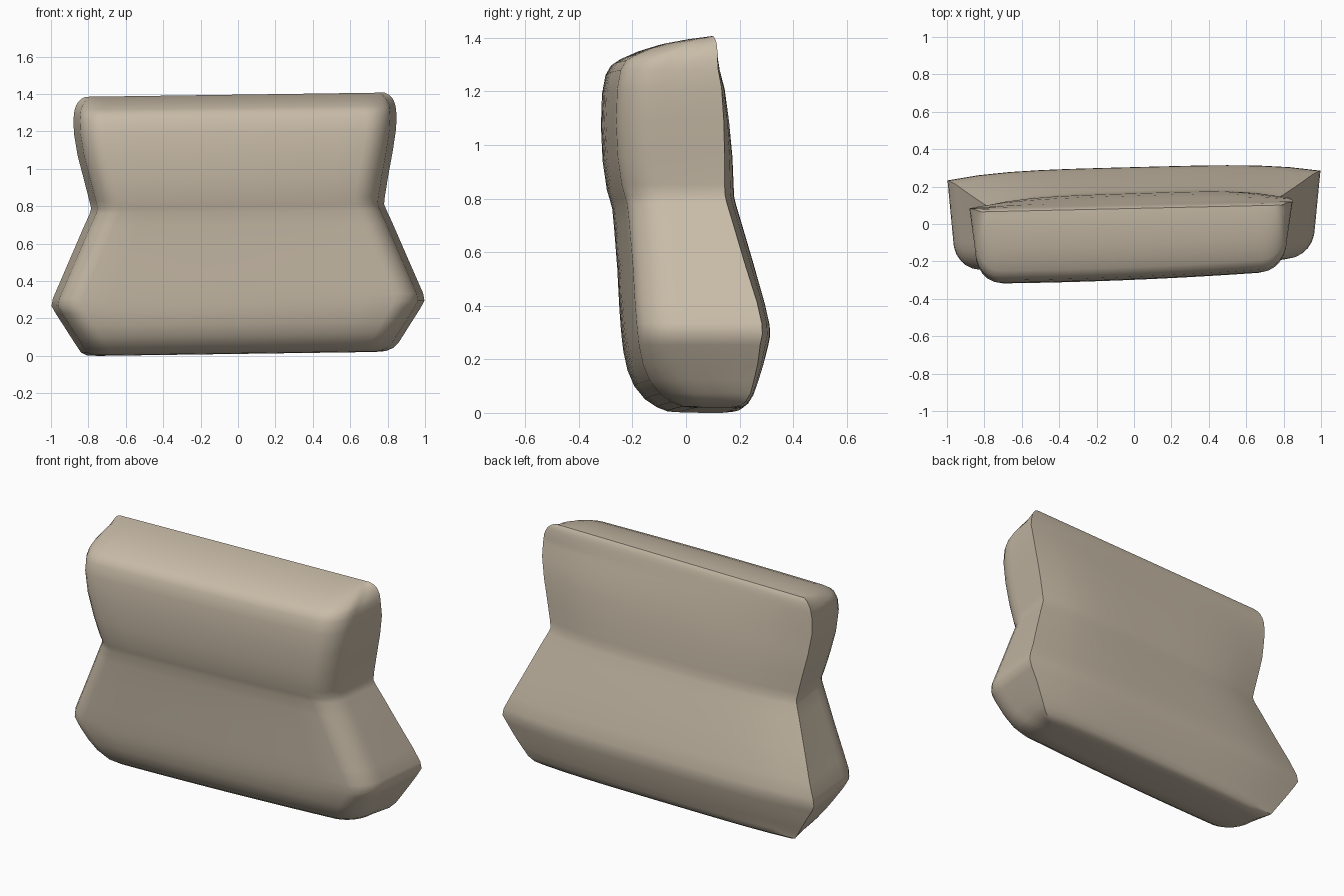
import bpy, bmesh, math
from mathutils import Vector

# Levels: z, half width, x shift, front y, back y, back bow
LEVELS = [
    (0.010, 0.74, -0.01, 0.00, 0.17, 0.02),
    (0.014, 0.80, -0.01, -0.05, 0.205, 0.02),
    (0.03, 0.835, -0.005, -0.09, 0.225, 0.02),
    (0.06, 0.86, 0.0, -0.135, 0.240, 0.025),
    (0.11, 0.892, 0.0, -0.175, 0.258, 0.03),
    (0.17, 0.93, 0.0, -0.200, 0.277, 0.035),
    (0.24, 0.975, 0.0, -0.215, 0.296, 0.045),
    (0.28, 0.997, 0.0, -0.22, 0.304, 0.045),
    (0.32, 0.990, 0.0, -0.224, 0.302, 0.045),
    (0.40, 0.955, 0.0, -0.230, 0.284, 0.045),
    (0.55, 0.89, 0.0, -0.238, 0.242, 0.05),
    (0.70, 0.825, 0.0, -0.25, 0.198, 0.05),
    (0.77, 0.793, 0.0, -0.257, 0.177, 0.05),
    (0.80, 0.783, -0.002, -0.265, 0.170, 0.05),
    (0.84, 0.79, -0.005, -0.277, 0.168, 0.05),
    (0.95, 0.813, -0.01, -0.293, 0.163, 0.045),
    (1.08, 0.842, -0.015, -0.299, 0.150, 0.035),
    (1.20, 0.861, -0.016, -0.295, 0.132, 0.025),
    (1.27, 0.864, -0.016, -0.282, 0.117, 0.015),
    (1.305, 0.861, -0.016, -0.262, 0.110, 0.01),
    (1.325, 0.858, -0.016, -0.232, 0.106, 0.005),
    (1.35, 0.850, -0.016, -0.175, 0.101, 0.003),
    (1.37, 0.838, -0.016, -0.11, 0.096, 0.0),
    (1.385, 0.822, -0.016, -0.03, 0.090, 0.0),
    (1.396, 0.80, -0.016, 0.06, 0.083, 0.0),
]


def section(w, depth):
    """Half outline as (u, v): u across, v = 0 at back to 1 at front."""
    rx = 0.13 / w
    rv = min(0.17 / depth, 0.6)
    side = 1 - 0.03 / w
    pts = [(1.0, 0.0)]
    for i in range(1, 4):
        t = i / 4
        pts.append((1 + (side - 1) * t, (1 - rv) * t))
    for i in range(7):
        a = math.pi / 2 * i / 6
        pts.append((side - rx + rx * math.cos(a), 1 - rv + rv * math.sin(a)))
    n = 5
    for i in range(1, n + 1):
        pts.append(((side - rx) * (1 - i / n), 1.0))
    return pts


def ring(bm, z, w, cx, yf, yb, bow):
    half = section(w, yb - yf)
    outline = half + [(-u, v) for u, v in reversed(half[:-1])]
    outline += [(-1 + i / 6, 0.0) for i in range(1, 12)]
    verts = []
    for u, v in outline:
        back = yb + (0.026 if bow > 0.02 else 0.018) * u - bow * u ** 4
        front = yf + 0.035 * u + 0.015 * u * u
        if front > back:
            front = back - 0.005
        x = cx + w * u
        verts.append(bm.verts.new((x, back + (front - back) * v, z + 0.014 * x)))
    return verts


# Backrest-shaped cushion: stacked outlines bridged into one solid
bm = bmesh.new()
rings = [ring(bm, *lv) for lv in LEVELS]
for a, b in zip(rings, rings[1:]):
    n = len(a)
    for i in range(n):
        j = (i + 1) % n
        bm.faces.new((a[i], a[j], b[j], b[i]))
bm.faces.new(rings[0])
bm.faces.new(rings[-1])
bmesh.ops.recalc_face_normals(bm, faces=bm.faces)
lowest = min(v.co.z for v in bm.verts)
bmesh.ops.translate(bm, verts=bm.verts, vec=Vector((0, 0, -lowest)))

mesh = bpy.data.meshes.new("cushion")
bm.to_mesh(mesh)
bm.free()
cushion = bpy.data.objects.new("cushion", mesh)
bpy.context.collection.objects.link(cushion)

# Single beige colour
beige = bpy.data.materials.new("warm beige")
beige.diffuse_color = (0.58, 0.50, 0.39, 1)
mesh.materials.append(beige)

bpy.context.view_layer.objects.active = cushion
cushion.select_set(True)
bpy.ops.object.shade_smooth_by_angle(angle=math.radians(40))
